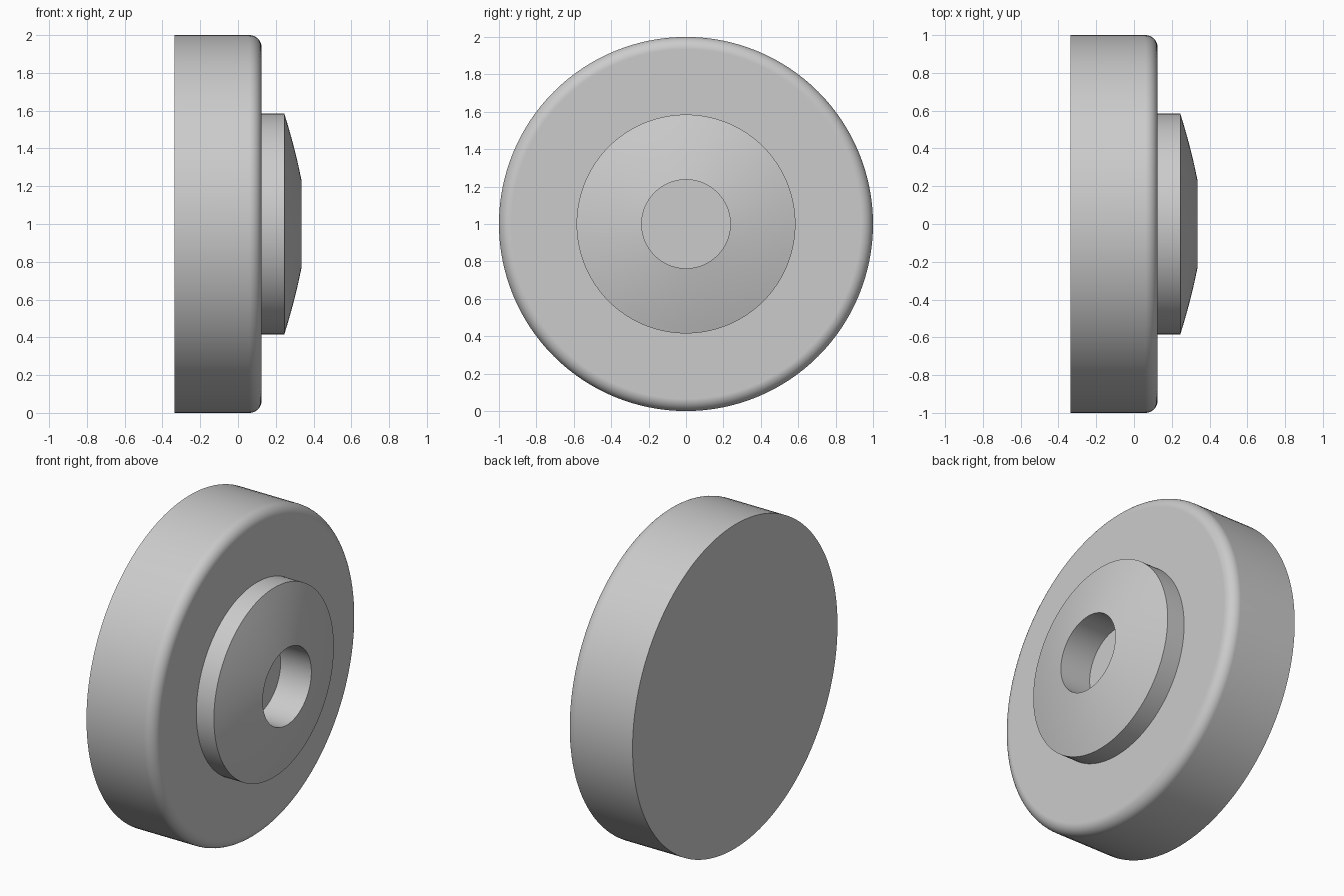
import bpy, bmesh, math
from mathutils import Vector

cube = bpy.data.objects.get("Cube")
if cube:
    bpy.data.objects.remove(cube, do_unlink=True)

SIDES = 128
CENTRE = Vector((0, 0, 1))

grey = bpy.data.materials.new("plain_grey")
grey.use_nodes = True
colour = (0.6, 0.6, 0.6, 1)
grey.diffuse_color = colour
grey.node_tree.nodes["Principled BSDF"].inputs["Base Color"].default_value = colour


def lathe(name, profile):
    """Turn a profile of (x, radius) points about the horizontal x axis."""
    bm = bmesh.new()
    verts = [bm.verts.new(CENTRE + Vector((x, 0, r))) for x, r in profile]
    edges = [bm.edges.new(pair) for pair in zip(verts, verts[1:])]
    bmesh.ops.spin(bm, geom=verts + edges, cent=CENTRE, axis=(1, 0, 0),
                   angle=math.tau, steps=SIDES, use_duplicate=False)
    bmesh.ops.remove_doubles(bm, verts=bm.verts, dist=1e-5)
    bmesh.ops.recalc_face_normals(bm, faces=bm.faces)
    mesh = bpy.data.meshes.new(name)
    bm.to_mesh(mesh)
    bm.free()
    mesh.materials.append(grey)
    obj = bpy.data.objects.new(name, mesh)
    bpy.context.collection.objects.link(obj)
    bpy.ops.object.select_all(action='DESELECT')
    obj.select_set(True)
    bpy.context.view_layer.objects.active = obj
    bpy.ops.object.shade_smooth_by_angle(angle=math.radians(30))
    # Keep the large flat faces evenly shaded beside rounded edges
    weighted = obj.modifiers.new("weighted_normals", 'WEIGHTED_NORMAL')
    weighted.keep_sharp = True
    return obj


# Main disc with a rounded rim on its +x side
back, face, fillet = -0.335, 0.125, 0.065
rim = [(face - fillet + fillet * math.sin(a), 1 - fillet + fillet * math.cos(a))
       for a in (math.pi / 2 * i / 10 for i in range(11))]
lathe("disc", [(back, 0), (back, 1)] + rim + [(face, 0)])

# Raised hub: outer wall, gently domed slope and centre bore down to the disc
hub_radius, bore_radius, shoulder, tip = 0.585, 0.237, 0.245, 0.335
slope = []
for i in range(9):
    t = i / 8
    bulge = 0.005 * 4 * t * (1 - t)
    slope.append((shoulder + (tip - shoulder) * t + bulge,
                  hub_radius + (bore_radius - hub_radius) * t))
hub = lathe("hub", [(face, hub_radius)] + slope + [(face, bore_radius)])

# The hub is open where it meets the disc, so make sure its wall faces outward
bm = bmesh.new()
bm.from_mesh(hub.data)
outer = max(bm.faces, key=lambda f: (f.calc_center_median() - CENTRE).yz.length)
if outer.normal.dot(outer.calc_center_median() - CENTRE) < 0:
    bmesh.ops.reverse_faces(bm, faces=bm.faces)
bm.to_mesh(hub.data)
bm.free()
